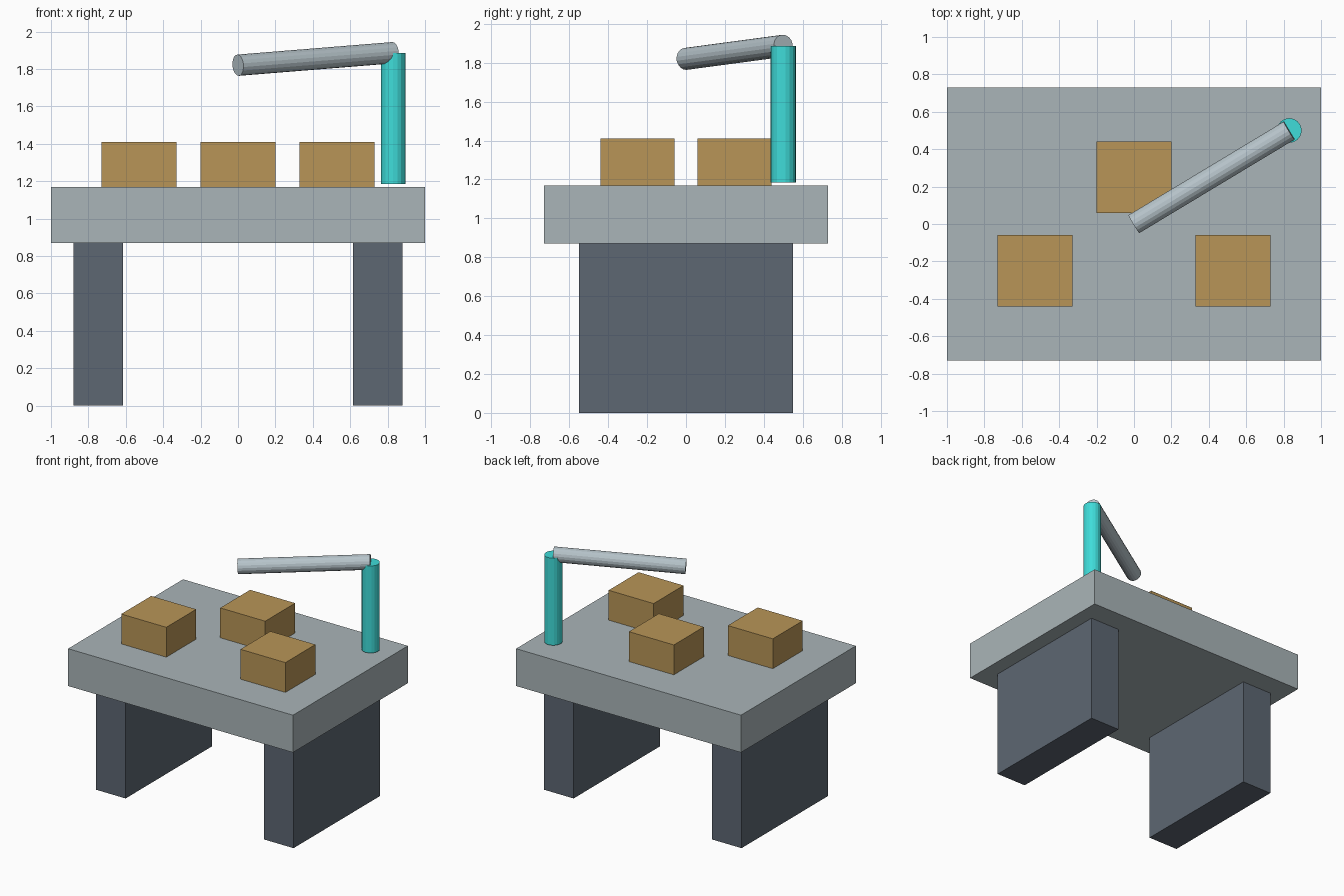
import bpy
from mathutils import Vector

cube = bpy.data.objects.get("Cube")
if cube:
    bpy.data.objects.remove(cube, do_unlink=True)


def material(name, rgb):
    mat = bpy.data.materials.new(name)
    mat.use_nodes = True
    color = (*rgb, 1.0)
    mat.diffuse_color = color
    mat.node_tree.nodes["Principled BSDF"].inputs["Base Color"].default_value = color
    return mat


def finish(name, mat):
    obj = bpy.context.object
    obj.name = obj.data.name = name
    obj.data.materials.append(mat)
    return obj


def box(name, center, size, mat):
    bpy.ops.mesh.primitive_cube_add(size=1, location=center)
    obj = finish(name, mat)
    obj.scale = size
    bpy.ops.object.transform_apply(location=False, rotation=False, scale=True)


def rod(name, start, end, radius, mat):
    start, end = Vector(start), Vector(end)
    axis = end - start
    bpy.ops.mesh.primitive_cylinder_add(
        vertices=18, radius=radius, depth=axis.length, location=(start + end) / 2)
    obj = finish(name, mat)
    obj.rotation_euler = axis.to_track_quat("Z", "Y").to_euler()


slab_grey = material("slab_grey", (0.40, 0.46, 0.48))
leg_grey = material("dark_slate", (0.11, 0.135, 0.17))
carton_tan = material("carton_tan", (0.48, 0.30, 0.095))
post_teal = material("bright_teal", (0.05, 0.72, 0.70))
arm_grey = material("pale_steel", (0.47, 0.55, 0.59))

# Table slab and its two panel legs
box("table_slab", (0, 0, 1.02), (2.0, 1.46, 0.30), slab_grey)
for side, sign in (("left", 1), ("right", -1)):
    box(f"{side}_leg", (sign * 0.747, 0, 0.435), (0.265, 1.10, 0.87), leg_grey)

# Cartons on the table
for name, x, y in (("left", 0.53, -0.25), ("right", -0.53, -0.25), ("back", 0, 0.25)):
    box(f"{name}_carton", (x, y, 1.29), (0.40, 0.38, 0.24), carton_tan)

# Upright post and the arm reaching over the table centre
rod("post", (0.83, 0.50, 1.185), (0.83, 0.50, 1.885), 0.066, post_teal)
rod("arm", (0, 0, 1.82), (0.83, 0.50, 1.887), 0.057, arm_grey)
